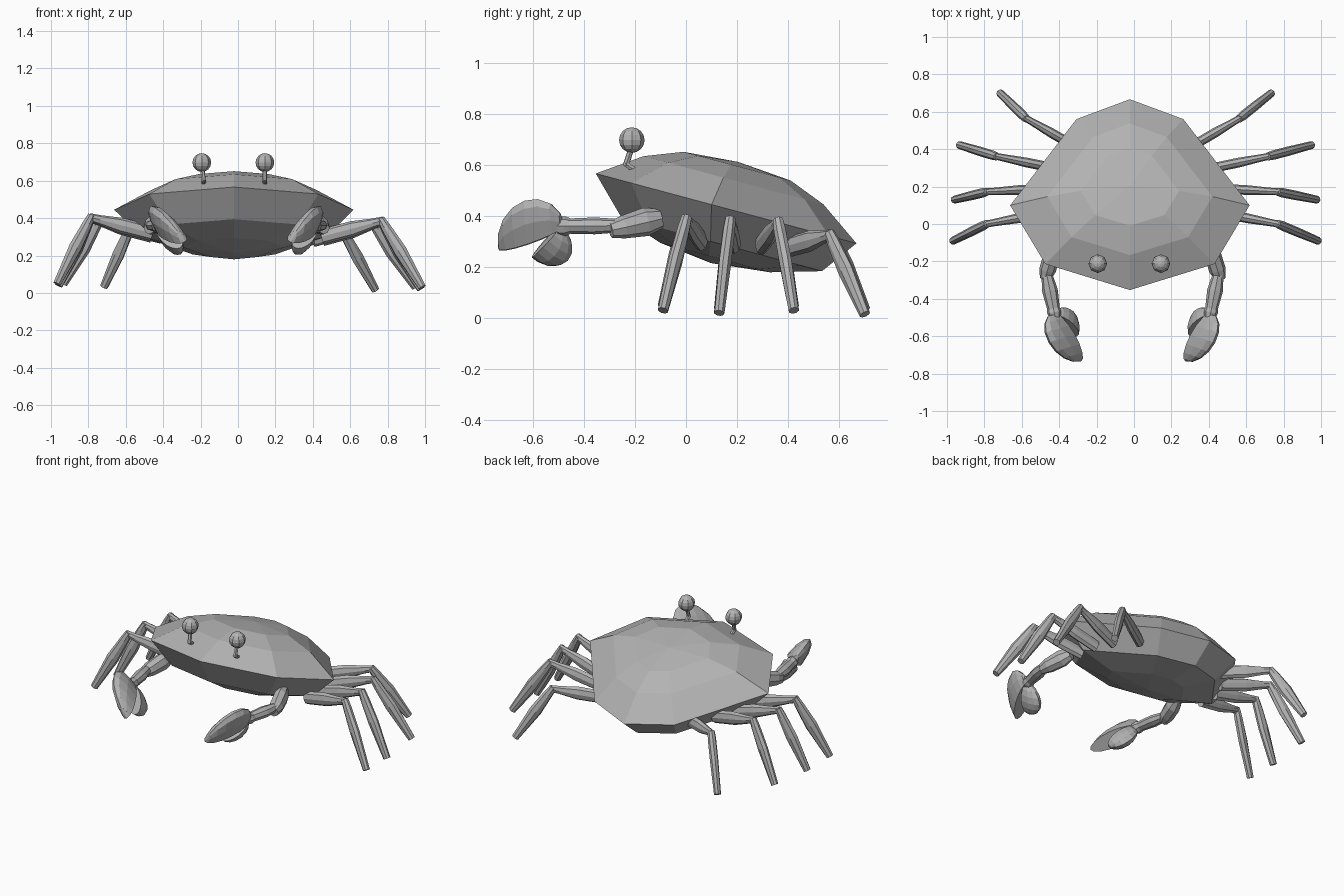
import bpy, bmesh, math
from mathutils import Vector, Matrix

if "Cube" in bpy.data.objects:
    bpy.data.objects.remove(bpy.data.objects["Cube"])

grey = bpy.data.materials.new("shell grey")
grey.diffuse_color = (0.45, 0.45, 0.45, 1)
grey.use_nodes = True
grey.node_tree.nodes["Principled BSDF"].inputs["Base Color"].default_value = grey.diffuse_color


def finish(name, bm):
    bmesh.ops.recalc_face_normals(bm, faces=bm.faces)
    me = bpy.data.meshes.new(name)
    bm.to_mesh(me)
    bm.free()
    me.materials.append(grey)
    ob = bpy.data.objects.new(name, me)
    bpy.context.collection.objects.link(ob)
    return ob


def skin(bm, rings):
    """Bridge successive rings of points and cap both ends."""
    loops = [[bm.verts.new(p) for p in r] for r in rings]
    for a, b in zip(loops, loops[1:]):
        n = len(a)
        for i in range(n):
            bm.faces.new((a[i], a[(i + 1) % n], b[(i + 1) % n], b[i]))
    return loops


def side_point(p, left, lift=0.0):
    """Right-hand point, or its slightly rolled mirror on the left."""
    x, y, z = p
    return Vector((-x + 0.02 - 0.1 * z, y, z + lift)) if left else Vector((x, y, z))


def limb(bm, a, b, stations, sides=8):
    """Spindle from a to b; stations are (t, half width, half height)."""
    d = (b - a).normalized()
    lat = d.cross(Vector((0, 0, 1))).normalized()
    up = lat.cross(d)
    rings = []
    for t, w, h in stations:
        c = a.lerp(b, t)
        rings.append([c + lat * w * math.cos(k * math.tau / sides)
                      + up * h * math.sin(k * math.tau / sides) for k in range(sides)])
    loops = skin(bm, rings)
    bm.faces.new(loops[0])
    bm.faces.new(loops[-1])


# Carapace: faceted eight-sided lens, tilted nose up
half = [(0, -0.526), (0.452, -0.382), (0.64, -0.057), (0.286, 0.42), (0, 0.53)]
outline = half + [(-x, y) for x, y in reversed(half[1:4])]
tilt = math.radians(15)
centre = Vector((-0.022, 0.155, 0.43))


def shell_point(x, y, n):
    return centre + Vector((x, y * math.cos(tilt) + n * math.sin(tilt),
                            -y * math.sin(tilt) + n * math.cos(tilt)))


bm = bmesh.new()
levels = [(0.42, -0.197, 0.01), (0.77, -0.14, 0.02), (1, 0, 0), (0.69, 0.114, 0), (0.41, 0.171, 0)]
loops = skin(bm, [[shell_point(x * s, y * s + dy, n) for x, y in outline] for s, n, dy in levels])
for loop, n in ((loops[0], -0.222), (loops[-1], 0.188)):
    tip = bm.verts.new(shell_point(0, 0, n))
    for i in range(8):
        bm.faces.new((loop[i], loop[(i + 1) % 8], tip))
finish("carapace", bm)

# Walking legs: base, knee, foot
legs = [((0.45, 0.06, 0.30), (0.77, 0.0, 0.385), (0.985, -0.09, 0.03)),
        ((0.45, 0.19, 0.29), (0.77, 0.172, 0.38), (0.978, 0.13, 0.02)),
        ((0.40, 0.295, 0.285), (0.72, 0.362, 0.375), (0.95, 0.422, 0.03)),
        ((0.30, 0.41, 0.28), (0.565, 0.565, 0.325), (0.735, 0.70, 0.015))]
upper = [(0, 0.026, 0.04), (0.5, 0.026, 0.042), (0.85, 0.02, 0.026), (1.02, 0.018, 0.022)]
lower = [(-0.03, 0.021, 0.022), (0.1, 0.025, 0.028), (0.45, 0.025, 0.038), (1, 0.021, 0.022)]


def claw_point(y, z):
    """Lift a side-view point onto the leaning plane of the claw."""
    return Vector((0.372 + 0.33 * (y + 0.585) + 0.6 * (z - 0.35), y, z))


def finger(bm, start, end, far, thick, left):
    """Half ellipsoid with its flat side on the chord start-end."""
    a, b, f = (side_point(claw_point(*p), left) for p in (start, end, far))
    c = (a + b) / 2
    depth, chord = f - c, (b - a) / 2
    t = depth.cross(chord).normalized() * thick
    m = Matrix((depth, t, chord)).transposed().to_4x4()
    m.translation = c
    part = bmesh.new()
    bmesh.ops.create_uvsphere(part, u_segments=12, v_segments=8, radius=1)
    bmesh.ops.bisect_plane(part, geom=part.verts[:] + part.edges[:] + part.faces[:], dist=1e-4,
                           plane_co=(0, 0, 0), plane_no=(1, 0, 0), clear_inner=True)
    bmesh.ops.holes_fill(part, edges=[e for e in part.edges if e.is_boundary], sides=0)
    part.transform(m)
    tmp = bpy.data.meshes.new("tmp")
    part.to_mesh(tmp)
    part.free()
    bm.from_mesh(tmp)
    bpy.data.meshes.remove(tmp)


for left in (False, True):
    tag = "left" if left else "right"
    for i, pts in enumerate(legs):
        base, knee, foot = (side_point(p, left, 0.018) for p in pts)
        bm = bmesh.new()
        limb(bm, base, knee, upper)
        limb(bm, knee, foot, lower)
        finish(f"{tag}_leg_{i + 1}", bm)

    # Claw arm
    bm = bmesh.new()
    limb(bm, side_point((0.40, -0.10, 0.39), left), side_point((0.462, -0.295, 0.345), left),
         [(0, 0.03, 0.04), (0.3, 0.045, 0.056), (0.75, 0.045, 0.045), (1, 0.028, 0.032)])
    limb(bm, side_point((0.452, -0.26, 0.362), left), side_point((0.405, -0.50, 0.36), left),
         [(0, 0.028, 0.026), (0.4, 0.042, 0.033), (0.8, 0.034, 0.03), (0.88, 0.038, 0.038), (1, 0.03, 0.036)])
    finish(f"{tag}_claw_arm", bm)

    # Pincer: large upper finger and small lower finger
    bm = bmesh.new()
    finger(bm, (-0.475, 0.36), (-0.735, 0.272), (-0.632, 0.46), 0.052, left)
    finger(bm, (-0.49, 0.36), (-0.602, 0.243), (-0.462, 0.225), 0.05, left)
    finish(f"{tag}_pincer", bm)

    # Eye stalk and eyeball
    x = 0.144
    bm = bmesh.new()
    limb(bm, side_point((x, -0.195, 0.575), left), side_point((x, -0.238, 0.605), left),
         [(0, 0.012, 0.012), (1, 0.012, 0.012)], 6)
    limb(bm, side_point((x, -0.236, 0.597), left), side_point((x, -0.212, 0.67), left),
         [(0, 0.012, 0.012), (1, 0.012, 0.012)], 6)
    finish(f"{tag}_eye_stalk", bm)
    bm = bmesh.new()
    bmesh.ops.create_uvsphere(bm, u_segments=8, v_segments=8, radius=0.05,
                              matrix=Matrix.Translation(side_point((x, -0.212, 0.697), left)))
    finish(f"{tag}_eye", bm)
